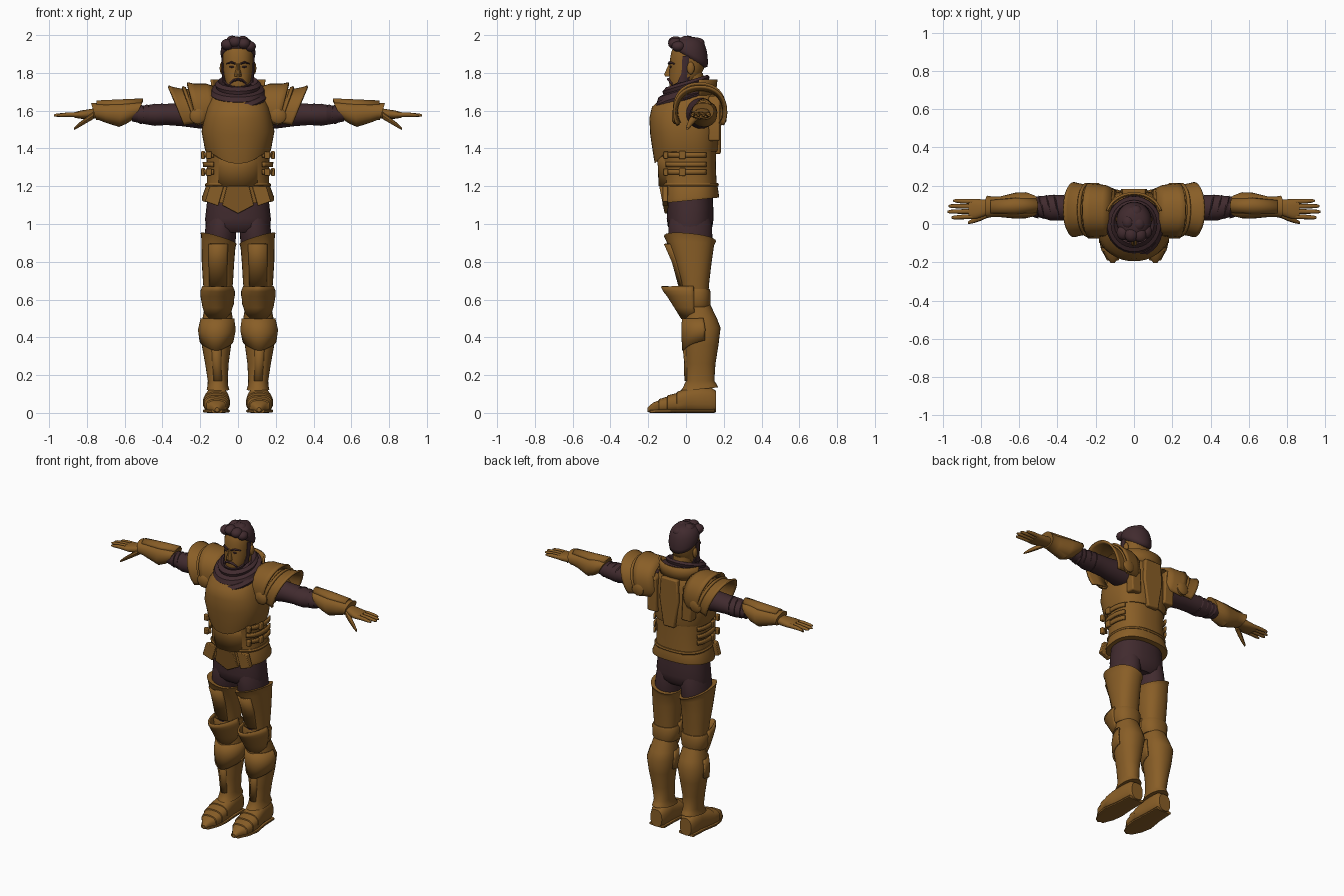
import bpy, bmesh, math
from mathutils import Vector


def colour(name, rgb):
    m = bpy.data.materials.new(name)
    m.diffuse_color = (*rgb, 1)
    return m


BRONZE = colour("bronze", (0.25, 0.112, 0.02))
DARK = colour("dark_maroon", (0.053, 0.024, 0.028))
AXES = {'z': lambda t, u, v: (u, v, t), 'x': lambda t, u, v: (t, u, v), 'y': lambda t, u, v: (u, t, v)}


def finish(name, bm, mat, mirror=False, thick=0, soft=0, bevel=0):
    bmesh.ops.recalc_face_normals(bm, faces=bm.faces)
    me = bpy.data.meshes.new(name)
    bm.to_mesh(me)
    bm.free()
    me.materials.append(mat)
    ob = bpy.data.objects.new(name, me)
    bpy.context.collection.objects.link(ob)
    if thick:
        s = ob.modifiers.new("thickness", 'SOLIDIFY')
        s.thickness, s.offset = thick, 0
    if bevel:
        b = ob.modifiers.new("bevel", 'BEVEL')
        b.width, b.segments = bevel, 2
    if soft:
        ob.modifiers.new("soft", 'SUBSURF').levels = soft
        ob.modifiers["soft"].render_levels = soft
    if mirror:
        ob.modifiers.new("mirror", 'MIRROR').use_clip = False
    return ob


def loft(name, rings, mat, axis='z', n=28, power=2.0, arc=None, keel=0, thick=0.012, **kw):
    """Skin rings of (t, cu, cv, ru, rv, tilt_u, tilt_v, dip); an arc in degrees makes an open shell."""
    bm = bmesh.new()
    a0, a1 = arc or (0, 360)
    rows = []
    for r in rings:
        t, cu, cv, ru, rv, tu, tv, dip = (list(r) + [0, 0, 0])[:8]
        row = []
        for i in range(n + 1 if arc else n):
            a = math.radians(a0 + (a1 - a0) * i / n)
            c, s = math.cos(a), math.sin(a)
            u = ru * math.copysign(abs(c) ** (2 / power), c)
            v = rv * math.copysign(abs(s) ** (2 / power), s)
            front = max(0, -s)
            p = AXES[axis](t + tu * u + tv * v - dip * front ** 4, cu + u, cv + v - keel * front ** 12)
            row.append(bm.verts.new(p))
        rows.append(row)
    for lo, hi in zip(rows, rows[1:]):
        m = len(lo)
        for i in range(m - 1 if arc else m):
            j = (i + 1) % m
            bm.faces.new((lo[i], lo[j], hi[j], hi[i]))
    if not arc:
        bm.faces.new(rows[0])
        bm.faces.new(rows[-1])
    return finish(name, bm, mat, thick=thick if arc else 0, **kw)


def ball(name, loc, size, mat, **kw):
    bm = bmesh.new()
    bmesh.ops.create_uvsphere(bm, u_segments=16, v_segments=10, radius=1)
    for v in bm.verts:
        v.co = Vector(loc) + Vector([a * b for a, b in zip(v.co, size)])
    return finish(name, bm, mat, **kw)


def plate(name, outline, y, depth, mat, lean=0, **kw):
    """Prism of an x-z outline; lean moves it in y with height."""
    bm = bmesh.new()
    z0 = outline[0][1]
    a = [bm.verts.new((x, y + lean * (z - z0), z)) for x, z in outline]
    b = [bm.verts.new((x, y + depth + lean * (z - z0), z)) for x, z in outline]
    bm.faces.new(a)
    bm.faces.new(b)
    for i in range(len(a)):
        j = (i + 1) % len(a)
        bm.faces.new((a[i], a[j], b[j], b[i]))
    return finish(name, bm, mat, **kw)


def box(name, loc, size, mat, **kw):
    x, y, z = loc
    a, b, c = (s / 2 for s in size)
    return plate(name, [(x - a, z - c), (x + a, z - c), (x + a, z + c), (x - a, z + c)], y - b, 2 * b, mat, **kw)


# Head, neck and ears
loft("head", [(1.7, 0, -.045, .04, .035), (1.73, 0, -.03, .06, .06), (1.77, 0, -.01, .073, .08),
              (1.82, 0, .005, .08, .092), (1.88, 0, .012, .083, .098), (1.93, 0, .015, .08, .09),
              (1.97, 0, .015, .055, .06)], BRONZE, soft=1, power=2.2)
loft("neck", [(1.58, 0, .05, .075, .07), (1.68, 0, .045, .06, .06), (1.8, 0, .03, .06, .06)], BRONZE)
ball("ear", (.085, .025, 1.825), (.012, .02, .033), BRONZE, mirror=True)
# Nose, brows, eyes and mouth
loft("nose", [(1.782, 0, -.088, .019, .024), (1.793, 0, -.09, .018, .027), (1.82, 0, -.086, .011, .018),
              (1.85, 0, -.08, .009, .01)], BRONZE, n=10)
loft("brow", [(.012, -.09, 1.848, .008, .005), (.035, -.085, 1.856, .009, .006), (.062, -.064, 1.848, .006, .003)],
     DARK, 'x', 8, mirror=True)
ball("eye", (.033, -.081, 1.832), (.014, .006, .005), DARK, mirror=True)
loft("moustache", [(0, -.092, 1.766, .01, .007), (.025, -.084, 1.76, .011, .008), (.045, -.066, 1.74, .011, .012)],
     DARK, 'x', 8, mirror=True)
# Beard and sideburns
loft("beard", [(1.69, 0, -.05, .03, .032), (1.705, 0, -.046, .046, .046), (1.737, 0, -.026, .068, .07, 0, .15),
               (1.765, 0, -.014, .077, .08, 0, .5)], DARK, power=2.2)
loft("sideburn", [(1.75, .072, -.02, .009, .026), (1.80, .079, -.008, .007, .016), (1.89, .083, .0, .006, .02)],
     DARK, n=10, mirror=True)
# Hair cap and swept locks
loft("hair", [(1.865, 0, .02, .088, .096, 0, -.65), (1.90, 0, .019, .095, .1, 0, -.45),
              (1.945, 0, .017, .09, .094, 0, -.15), (1.975, 0, .014, .07, .075), (1.992, 0, .012, .035, .04)],
     DARK, soft=1)
for i, (x, y, z, r) in enumerate([(-.055, -.045, 1.95, .036), (-.015, -.055, 1.963, .036), (.03, -.055, 1.955, .036),
                                  (.062, -.04, 1.94, .033), (.025, 0, 1.967, .034), (-.03, .01, 1.969, .033),
                                  (.01, .06, 1.957, .035)]):
    ball("hair_lock_%d" % i, (x, y, z), (r, r * 1.1, r * .85), DARK)

# Scarf folds
loft("scarf", [(1.60, 0, -.02, .09, .11, 0, .25, .02), (1.63, 0, -.012, .14, .15, 0, .3, .02),
               (1.66, 0, -.008, .153, .158, 0, .3, .015), (1.677, 0, -.004, .133, .138, 0, .3, .01),
               (1.69, 0, -.004, .147, .15, 0, .3), (1.715, 0, 0, .14, .145, 0, .3), (1.722, 0, 0, .115, .12, 0, .3),
               (1.74, 0, 0, .122, .125, 0, .3), (1.757, 0, .005, .105, .11, 0, .3), (1.73, 0, .01, .075, .08, 0, .3)],
     DARK, n=32)
loft("scarf_wrap", [(1.60, .01, -.03, .10, .135, .15, .2), (1.63, .01, -.022, .135, .152, .2, .25),
                    (1.65, .01, -.018, .142, .156, .2, .25), (1.67, .01, -.018, .125, .14, .2, .25)], DARK)

# Breastplate, back ridge and collar
loft("breastplate", [(1.385, 0, .005, .172, .162, 0, 0, .065), (1.4, 0, .004, .176, .166, 0, 0, .055),
                     (1.49, 0, -.003, .193, .178, 0, 0, .02), (1.56, 0, -.006, .18, .18),
                     (1.62, 0, .0, .165, .172), (1.67, 0, .025, .145, .14), (1.715, 0, .04, .1, .1)],
     BRONZE, n=48, power=2.5, keel=.008)
plate("back_ridge", [(-.04, 1.37), (.04, 1.37), (.07, 1.55), (.06, 1.69), (-.06, 1.69), (-.07, 1.55)],
      .15, .034, BRONZE, bevel=.008)
plate("back_panel", [(.09, 1.44), (.16, 1.44), (.165, 1.6), (.13, 1.68), (.1, 1.66)], .12, .06, BRONZE,
      bevel=.008, mirror=True)
loft("collar", [(1.68, 0, .04, .135, .115), (1.72, 0, .038, .14, .118), (1.765, 0, .036, .145, .125)],
     BRONZE, arc=(15, 165))
# Waist armour, belt and flared skirt
loft("waist_armour", [(1.17, 0, .02, .172, .142), (1.22, 0, .02, .165, .142), (1.3, 0, .016, .165, .142),
                      (1.42, 0, .01, .17, .15)], BRONZE, n=40, power=2.5, keel=.008)
loft("belly_plate", [(1.2, 0, .016, .13, .15), (1.3, 0, .014, .135, .15), (1.37, 0, .01, .13, .156)],
     BRONZE, arc=(215, 325), power=2.5, keel=.006)
loft("waist_rim", [(1.198, 0, .022, .172, .148), (1.207, 0, .022, .176, .152), (1.216, 0, .022, .17, .148)],
     BRONZE, n=40, power=2.5)
loft("skirt", [(1.125, 0, .025, .19, .148, 0, .1), (1.14, 0, .025, .192, .15, 0, .06), (1.2, 0, .022, .17, .145)],
     BRONZE, n=40, power=2.5)
plate("skirt_flap", [(.075, 1.2), (.15, 1.2), (.175, 1.12), (.105, 1.095)], -.125, .03, BRONZE, mirror=True, bevel=.004)
plate("front_tab", [(-.06, 1.2), (.06, 1.2), (.085, 1.1), (.0, 1.055), (-.085, 1.1)], -.142, .03, BRONZE,
      lean=-.2, bevel=.004)
# Side straps and buckles
for i, z in enumerate((1.275, 1.315, 1.365)):
    loft("side_strap_%d" % i, [(z - .013, 0, .015, .18, .15), (z + .013, 0, .015, .181, .151)], BRONZE,
         arc=(-48, 32), n=14, power=2.5, mirror=True)
    if i != 1:
        box("strap_buckle_%d" % i, (.185, -.02, z), (.02, .035, .042), BRONZE, mirror=True, bevel=.005)
        box("strap_loop_%d" % i, (.155, -.108, z), (.03, .025, .04), BRONZE, mirror=True, bevel=.005)

# Trousers
loft("pelvis", [(.955, 0, .022, .13, .09), (.985, 0, .022, .172, .118), (1.03, 0, .022, .174, .124),
                (1.1, 0, .022, .166, .122), (1.18, 0, .02, .158, .12)], DARK, power=2.3)
loft("thigh", [(.62, .106, .045, .066, .065), (.8, .102, .035, .08, .09), (.92, .096, .024, .084, .116),
               (1.0, .088, .022, .082, .115), (1.06, .085, .022, .07, .1)], DARK, mirror=True)

# Thigh guards with raised rim and front panel
loft("thigh_guard", [(.63, .106, .048, .074, .07), (.7, .106, .046, .08, .078), (.8, .106, .036, .086, .1),
                     (.89, .104, .024, .09, .124, .2, -.06), (.912, .103, .021, .092, .132, .3, -.1),
                     (.922, .103, .021, .095, .138, .3, -.1)], BRONZE, power=2.3, mirror=True)
loft("thigh_panel", [(.67, .106, .044, .07, .079), (.8, .106, .034, .075, .104), (.895, .104, .022, .078, .134)],
     BRONZE, arc=(232, 308), n=10, mirror=True, thick=.01)
# Knee guards
loft("knee_band", [(.56, .106, .05, .076, .075), (.575, .106, .05, .084, .08), (.64, .106, .05, .088, .08),
                   (.655, .106, .05, .08, .075)], BRONZE, power=2.3, mirror=True)
loft("knee_cop", [(.5, .108, .05, .055, .07), (.56, .108, .045, .074, .102), (.62, .108, .045, .085, .14),
                  (.645, .108, .045, .085, .16), (.67, .108, .045, .075, .172)], BRONZE, arc=(182, 358), n=20,
     power=1.8, mirror=True)
# Greaves, cuffs and ankle rims
loft("greave", [(.125, .106, .07, .06, .1, 0, .1), (.145, .107, .073, .054, .088, 0, .1), (.17, .107, .075, .053, .075),
                (.26, .112, .078, .062, .078), (.36, .114, .082, .078, .09), (.45, .112, .086, .09, .097),
                (.5, .108, .076, .08, .088), (.57, .107, .06, .068, .07)], BRONZE, power=2.2, mirror=True)
loft("greave_cuff", [(.38, .114, .082, .085, .098, 0, .3, .02), (.44, .112, .084, .095, .103, 0, .2),
                     (.5, .109, .076, .084, .093)], BRONZE, arc=(170, 370), power=2, mirror=True, thick=.01)
loft("shin_strip", [(.17, .107, .075, .024, .079), (.27, .112, .078, .028, .083), (.38, .114, .082, .034, .098)],
     BRONZE, arc=(200, 340), n=8, power=3, mirror=True, thick=.01)
# Sabatons with stepped bands, and soles
loft("sabaton", [(-.204, .111, .016, .01, .012), (-.175, .112, .028, .032, .026), (-.145, .113, .034, .05, .032),
                 (-.143, .113, .037, .055, .036), (-.1, .114, .044, .065, .042), (-.098, .114, .047, .069, .046),
                 (-.05, .114, .053, .07, .052), (-.048, .114, .056, .072, .055), (.0, .112, .065, .066, .064),
                 (.06, .109, .07, .056, .07), (.13, .108, .068, .056, .068), (.16, .108, .06, .042, .056)],
     BRONZE, 'y', 24, 2.5, mirror=True)
loft("sole", [(-.19, .111, .008, .03, .008), (-.13, .113, .01, .06, .01), (-.06, .115, .01, .072, .01),
              (.04, .11, .01, .06, .01), (.15, .108, .01, .056, .01)], BRONZE, 'y', 16, 4, mirror=True)

# Sleeves
loft("sleeve", [(.1, .075, 1.59, .085, .085), (.2, .08, 1.58, .075, .075), (.3, .085, 1.58, .062, .062),
                (.38, .085, 1.58, .066, .056), (.44, .085, 1.578, .066, .058), (.49, .09, 1.578, .055, .05),
                (.56, .09, 1.585, .05, .042)], DARK, 'x', mirror=True)
for i, x in enumerate((.39, .43, .47, .5)):
    loft("sleeve_fold_%d" % i, [(x, .087, 1.58, .05, .045), (x + .013, .087, 1.58, .068 - .003 * i, .06 - .003 * i, .25),
                                (x + .03, .087, 1.58, .05, .045)], DARK, 'x', 20, mirror=True)
# Layered pauldrons
loft("pauldron_inner", [(.11, .07, 1.62, .11, .1, 0, .1), (.15, .07, 1.612, .128, .125, 0, .15),
                        (.21, .072, 1.607, .132, .13, 0, .2), (.235, .072, 1.607, .136, .138, 0, .25)],
     BRONZE, 'x', arc=(-35, 215), power=2.2, mirror=True)
loft("pauldron_outer", [(.2, .075, 1.595, .122, .112, 0, .3), (.26, .075, 1.595, .126, .116, 0, .35),
                        (.3, .075, 1.595, .134, .126, 0, .4), (.315, .075, 1.595, .138, .134, 0, .4)],
     BRONZE, 'x', arc=(-30, 210), power=2.2, mirror=True)
loft("pauldron_lame", [(.235, .075, 1.595, .13, .124, 0, .35), (.25, .075, 1.595, .135, .13, 0, .35)],
     BRONZE, 'x', arc=(-30, 210), power=2.2, mirror=True)
# Round armpit discs, front and back
for side, y0, y1 in (("front", -.045, -.075), ("back", .19, .215)):
    m = y0 + (y1 - y0) * .6
    loft(side + "_disc", [(y0, .213, 1.572, .042, .042), (m, .213, 1.572, .042, .042), (y1, .213, 1.572, .026, .026)],
         BRONZE, 'y', 20, mirror=True)

# Bracers with top panel and wrist cuff
loft("bracer", [(.525, .095, 1.604, .055, .047, 0, -.5), (.565, .098, 1.59, .068, .06, 0, -.45),
                (.62, .096, 1.58, .068, .066, 0, -.15), (.7, .09, 1.588, .054, .052), (.745, .09, 1.595, .054, .045, 0, .2),
                (.765, .09, 1.597, .058, .045, 0, .3)], BRONZE, 'x', 24, 2.2, mirror=True)
loft("bracer_panel", [(.53, .095, 1.604, .045, .056, 0, -.5), (.62, .095, 1.585, .05, .07), (.75, .09, 1.597, .04, .052)],
     BRONZE, 'x', arc=(40, 140), n=8, mirror=True, thick=.01)
# Gloves, fingers and thumbs
loft("glove", [(.73, .088, 1.59, .036, .028), (.78, .085, 1.583, .043, .026), (.83, .078, 1.579, .053, .022),
               (.865, .077, 1.577, .052, .015)], BRONZE, 'x', 20, 2.4, mirror=True)
for i, (y, end) in enumerate(((.117, .945), (.092, .97), (.066, .975), (.039, .955))):
    tip = y + (y - .08) * .12
    loft("finger_%d" % i, [(.84, y, 1.579, .013, .014), (.9, (y + tip) / 2, 1.579, .012, .012),
                           (end - .015, tip, 1.576, .01, .009), (end, tip, 1.575, .005, .005)],
         BRONZE, 'x', 10, mirror=True)
loft("thumb", [(.765, .055, 1.575, .022, .02), (.8, .035, 1.552, .018, .017), (.84, .017, 1.525, .013, .013),
               (.868, .006, 1.504, .007, .007)], BRONZE, 'x', 10, mirror=True)

# Smooth shading that keeps sharp edges
bpy.ops.object.select_all(action='SELECT')
bpy.context.view_layer.objects.active = bpy.context.selected_objects[0]
bpy.ops.object.shade_smooth_by_angle(angle=math.radians(38))
